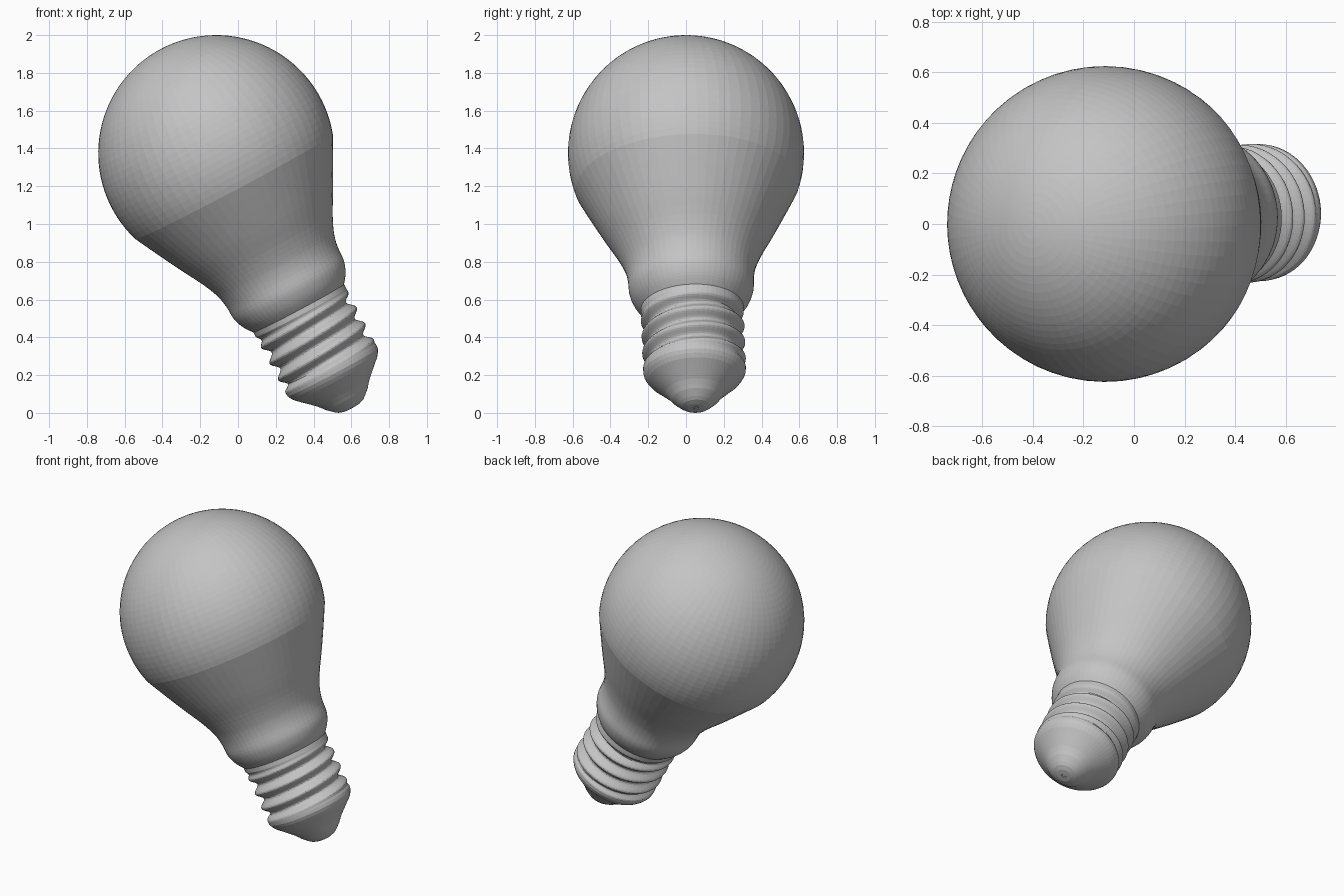
import bpy, bmesh, math
from mathutils import Vector, Matrix

cube = bpy.data.objects.get("Cube")
if cube:
    bpy.data.objects.remove(cube, do_unlink=True)

SIDES = 64
RADIUS = 0.625
PITCH = 0.097
UP = Vector((-0.469, -0.035, 0.883)).normalized()
TILT = Matrix.Translation((-0.115, 0, 1.375)) @ Vector((0, 0, 1)).rotation_difference(UP).to_matrix().to_4x4()

grey = bpy.data.materials.new("plain_grey")
grey.use_nodes = True
grey.diffuse_color = (0.55, 0.55, 0.55, 1)
grey.node_tree.nodes["Principled BSDF"].inputs["Base Color"].default_value = (0.55, 0.55, 0.55, 1)


def smooth_profile(points, steps):
    """Catmull-Rom curve through (depth, radius) points."""
    pts = [Vector(p) for p in points]
    pts = [2 * pts[0] - pts[1]] + pts + [2 * pts[-1] - pts[-2]]
    out = []
    for a, b, c, d in zip(pts, pts[1:], pts[2:], pts[3:]):
        for i in range(steps):
            u = i / steps
            out.append((2 * b + (c - a) * u + (2 * a - 5 * b + 4 * c - d) * u * u
                        + (3 * b - a - 3 * c + d) * u ** 3) / 2)
    return out + [pts[-2]]


def revolve(name, profile, offset=lambda depth, angle: 0):
    """Turn (depth, radius) points round the bulb axis; depth runs towards the contact."""
    bm = bmesh.new()
    rings = []
    for depth, radius in profile:
        ring = []
        for i in range(SIDES):
            angle = math.tau * i / SIDES
            r = radius + offset(depth, angle)
            ring.append(bm.verts.new((r * math.cos(angle), r * math.sin(angle), -depth)))
        rings.append(ring)
    for upper, lower in zip(rings, rings[1:]):
        for i in range(SIDES):
            j = (i + 1) % SIDES
            bm.faces.new((upper[i], lower[i], lower[j], upper[j]))
    bm.faces.new(rings[0])
    bm.faces.new(rings[-1][::-1])
    bmesh.ops.recalc_face_normals(bm, faces=bm.faces)
    mesh = bpy.data.meshes.new(name)
    bm.to_mesh(mesh)
    bm.free()
    mesh.materials.append(grey)
    obj = bpy.data.objects.new(name, mesh)
    obj.matrix_world = TILT
    bpy.context.collection.objects.link(obj)
    return obj


def thread(depth, angle):
    """Right-handed screw ridge that fades out at both ends."""
    fade = min(1, max(0, (depth - 0.96) / 0.04), max(0, (1.29 - depth) / 0.03))
    wave = math.cos(math.tau * (depth - 1.07) / PITCH + angle)
    return fade * (0.019 * wave - 0.017)


# Glass: round dome flowing into the neck and its rolled lip
arc_end = math.acos(-0.2 / RADIUS)
dome = [(-RADIUS * math.cos(a), RADIUS * math.sin(a))
        for a in (max(0.002, arc_end * i / 32) for i in range(32))]
neck = smooth_profile([(0.2, 0.592), (0.3, 0.541), (0.45, 0.462), (0.57, 0.395),
                       (0.65, 0.358), (0.7, 0.342), (0.75, 0.334), (0.81, 0.331),
                       (0.85, 0.321), (0.89, 0.302), (0.93, 0.272), (0.95, 0.25)], 3)
revolve("glass_bulb", dome + neck)

# Threaded sleeve
sleeve = [(0.92 + 0.0075 * i, 0.272) for i in range(51)]
revolve("screw_sleeve", sleeve, thread)

# Tapered base below the thread
revolve("base_cone", [(1.295, 0.272), (1.315, 0.27), (1.335, 0.26), (1.355, 0.245),
                      (1.385, 0.212), (1.435, 0.158), (1.47, 0.128)])

# Contact with a small centre pip
revolve("contact_tip", [(1.435, 0.156), (1.475, 0.125), (1.505, 0.092), (1.518, 0.074),
                        (1.528, 0.045), (1.53, 0.014), (1.526, 0.012), (1.526, 0.002)])
